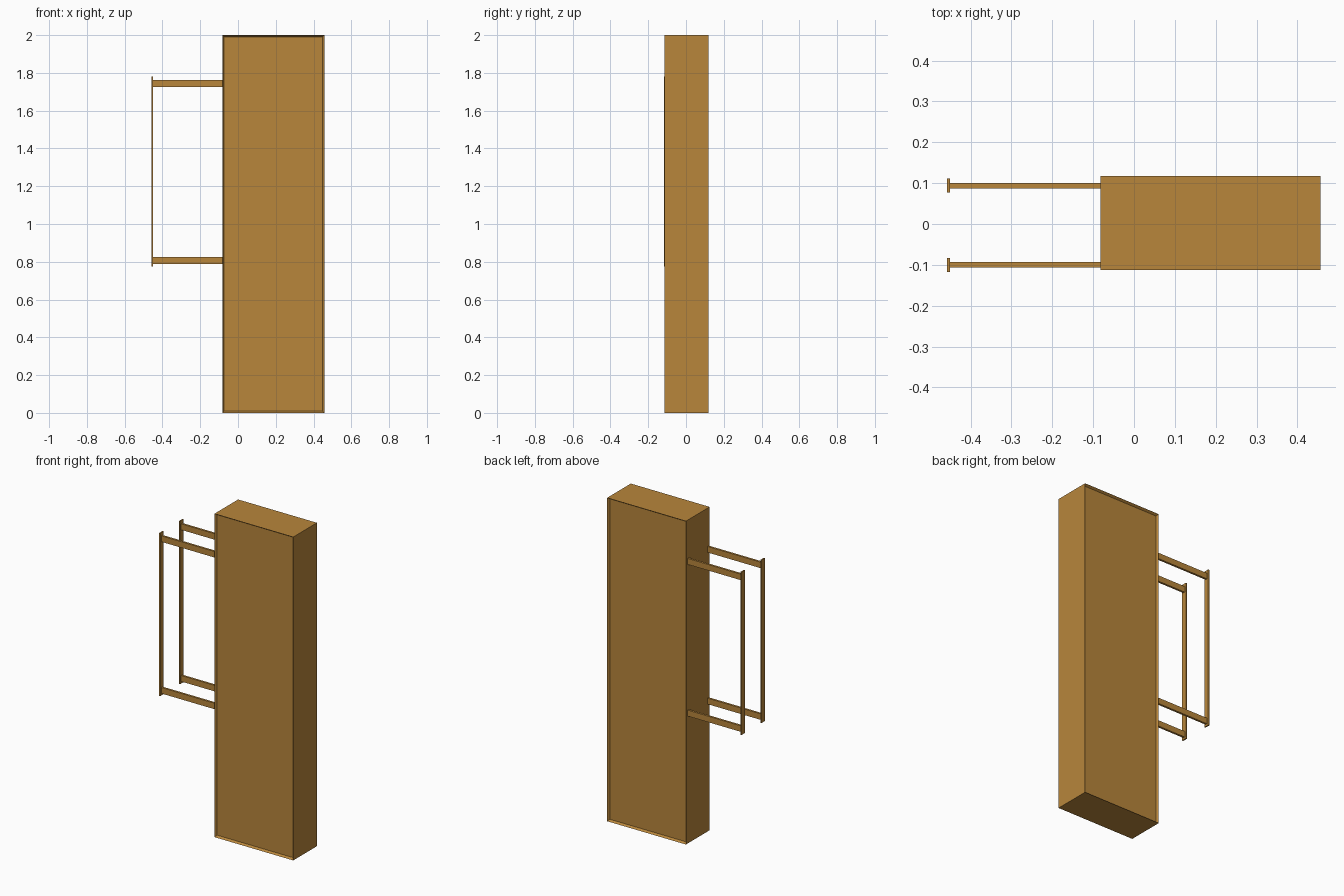
import bpy, bmesh

if "Cube" in bpy.data.objects:
    bpy.data.objects.remove(bpy.data.objects["Cube"])

wood = bpy.data.materials.new("warm_wood")
wood.diffuse_color = (0.479, 0.238, 0.044, 1)
wood.use_nodes = True
wood.node_tree.nodes["Principled BSDF"].inputs["Base Color"].default_value = wood.diffuse_color


def box(name, x, y, z, recess=None):
    """Box from (min, max) ranges; recess = (rim, depth) sinks front and back."""
    bm = bmesh.new()
    bmesh.ops.create_cube(bm, size=1)
    for v in bm.verts:
        v.co = [r[0] if c < 0 else r[1] for c, r in zip(v.co, (x, y, z))]
    bm.normal_update()
    if recess:
        for face in [f for f in bm.faces if abs(f.normal.y) > 0.9]:
            bmesh.ops.inset_region(bm, faces=[face], thickness=recess[0])
            shift = face.normal * -recess[1]
            bmesh.ops.translate(bm, verts=face.verts[:], vec=shift)
    mesh = bpy.data.meshes.new(name)
    bm.to_mesh(mesh)
    bm.free()
    mesh.materials.append(wood)
    obj = bpy.data.objects.new(name, mesh)
    bpy.context.collection.objects.link(obj)
    return obj


# Tall slab with a thin raised rim around the front and back panels
box("door_body", (-0.082, 0.457), (-0.113, 0.118), (0, 2), recess=(0.013, 0.014))

# Front and back rails: two horizontal arms ending in an upright bar
for side, y in (("front", -0.1), ("back", 0.094)):
    for level, z in (("lower", 0.806), ("upper", 1.744)):
        box(f"{side}_{level}_arm", (-0.451, -0.082),
            (y - 0.0065, y + 0.0065), (z - 0.0185, z + 0.0185))
    box(f"{side}_upright", (-0.458, -0.45),
        (y - 0.017, y + 0.017), (0.775, 1.782))
